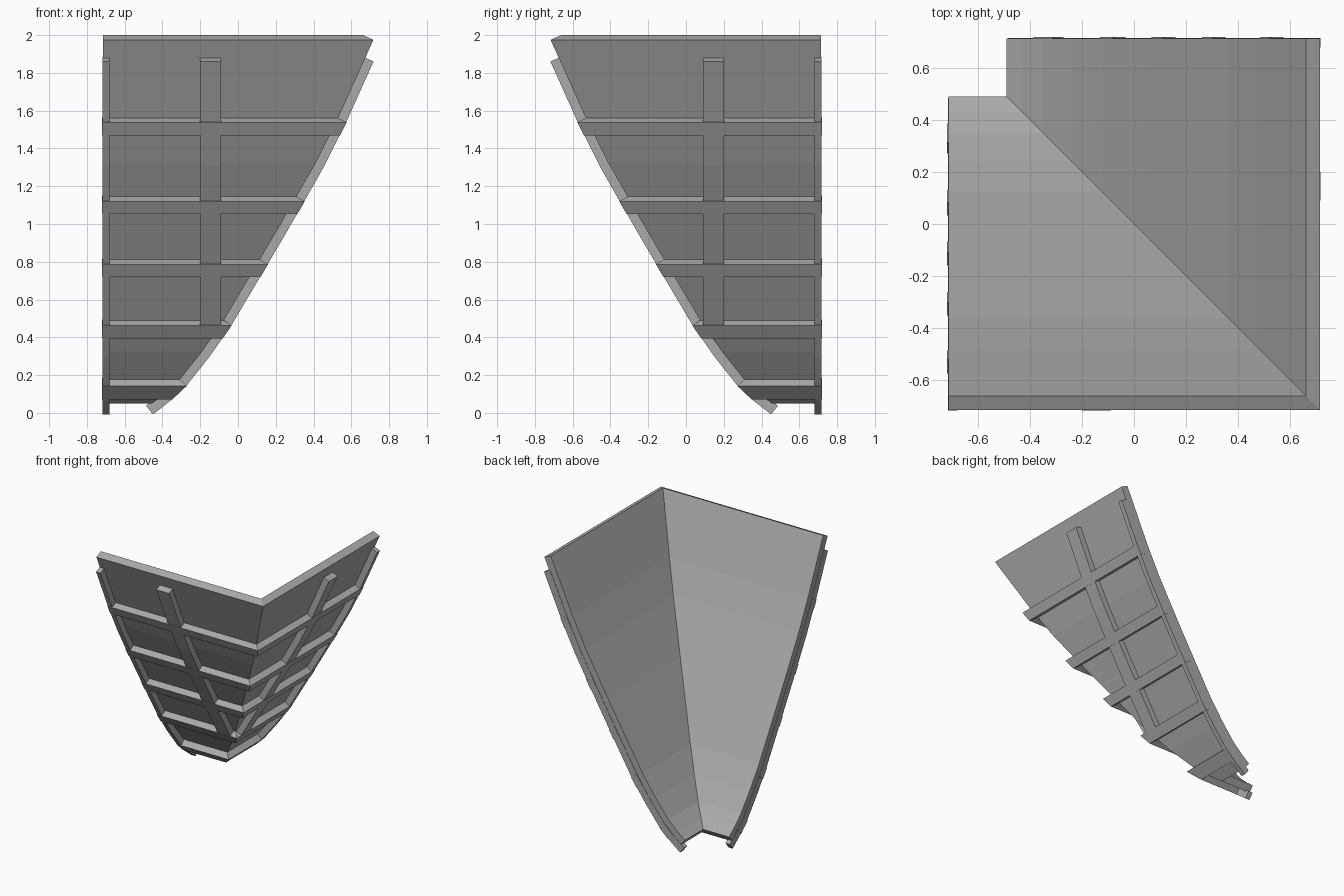
import bpy
import bmesh
from mathutils import Vector

cube = bpy.data.objects.get("Cube")
if cube:
    bpy.data.objects.remove(cube, do_unlink=True)

grey = bpy.data.materials.new("mid grey")
grey.use_nodes = True
colour = (0.4, 0.4, 0.4, 1)
grey.diffuse_color = colour
grey.node_tree.nodes["Principled BSDF"].inputs["Base Color"].default_value = colour

# Outer curve of the shell: distance from the centre, height
CURVE = [(-.48, .03), (-.39, .10), (-.305, .18), (-.19, .325), (-.075, .49),
         (.02, .65), (.115, .81), (.215, .98), (.31, 1.145), (.415, 1.33),
         (.53, 1.56), (.62, 1.76), (.717, 1.975)]
LOW, HIGH = CURVE[0][1], CURVE[-1][1]


def curve_at(z):
    z = min(max(z, LOW), HIGH)
    for (d0, z0), (d1, z1) in zip(CURVE, CURVE[1:]):
        if z <= z1:
            return Vector((d0 + (d1 - d0) * (z - z0) / (z1 - z0), z))
    return Vector(CURVE[-1])


def offset_point(z, off):
    t = (curve_at(z + .06) - curve_at(z - .06)).normalized()
    return curve_at(z) + Vector((t.y, -t.x)) * off


def strip(name, bottom, top, inner, outer, left, right=None):
    """Sweep a curve section along both walls; right=None runs to the mitre."""
    zs = [bottom] + [z for _, z in CURVE if bottom + .01 < z < top - .01] + [top]
    section = [offset_point(z, outer) for z in zs]
    section += [offset_point(z, inner) for z in reversed(zs)]
    n, rows = len(section), len(zs)
    bm = bmesh.new()
    for mirrored in (False, True):
        ends = []
        for limit in (left, right):
            ring = []
            for d, z in section:
                x = d if limit is None else min(limit, d)
                co = (d, -x, z) if mirrored else (x, -d, z)
                ring.append(bm.verts.new(co))
            ends.append(ring)
        a, b = ends
        for i in range(n):
            j = (i + 1) % n
            bm.faces.new((a[i], b[i], b[j], a[j]))
        # End caps, left open where the two walls meet
        for ring in (ends if right is not None else [a]):
            for i in range(rows - 1):
                bm.faces.new((ring[i], ring[i + 1], ring[n - 2 - i], ring[n - 1 - i]))
    bmesh.ops.remove_doubles(bm, verts=bm.verts, dist=.0001)
    bmesh.ops.recalc_face_normals(bm, faces=bm.faces)
    mesh = bpy.data.meshes.new(name)
    bm.to_mesh(mesh)
    bm.free()
    mesh.materials.append(grey)
    bpy.context.collection.objects.link(bpy.data.objects.new(name, mesh))


# Two curved walls joined at a mitred corner
strip("corner_shell", .05, HIGH, -.06, 0, -.715)

# Horizontal ribs wrapping the corner
for i, top in enumerate((.177, .49, .812, 1.145, 1.56)):
    strip(f"horizontal_rib_{i + 1}", top - .068, top, -.01, .05, -.72)

# Upright ribs following the curve
strip("middle_upright_rib", .45, 1.88, -.01, .048, -.2, -.09)
strip("end_upright_rib", LOW, 1.88, -.01, .048, -.717, -.68)
